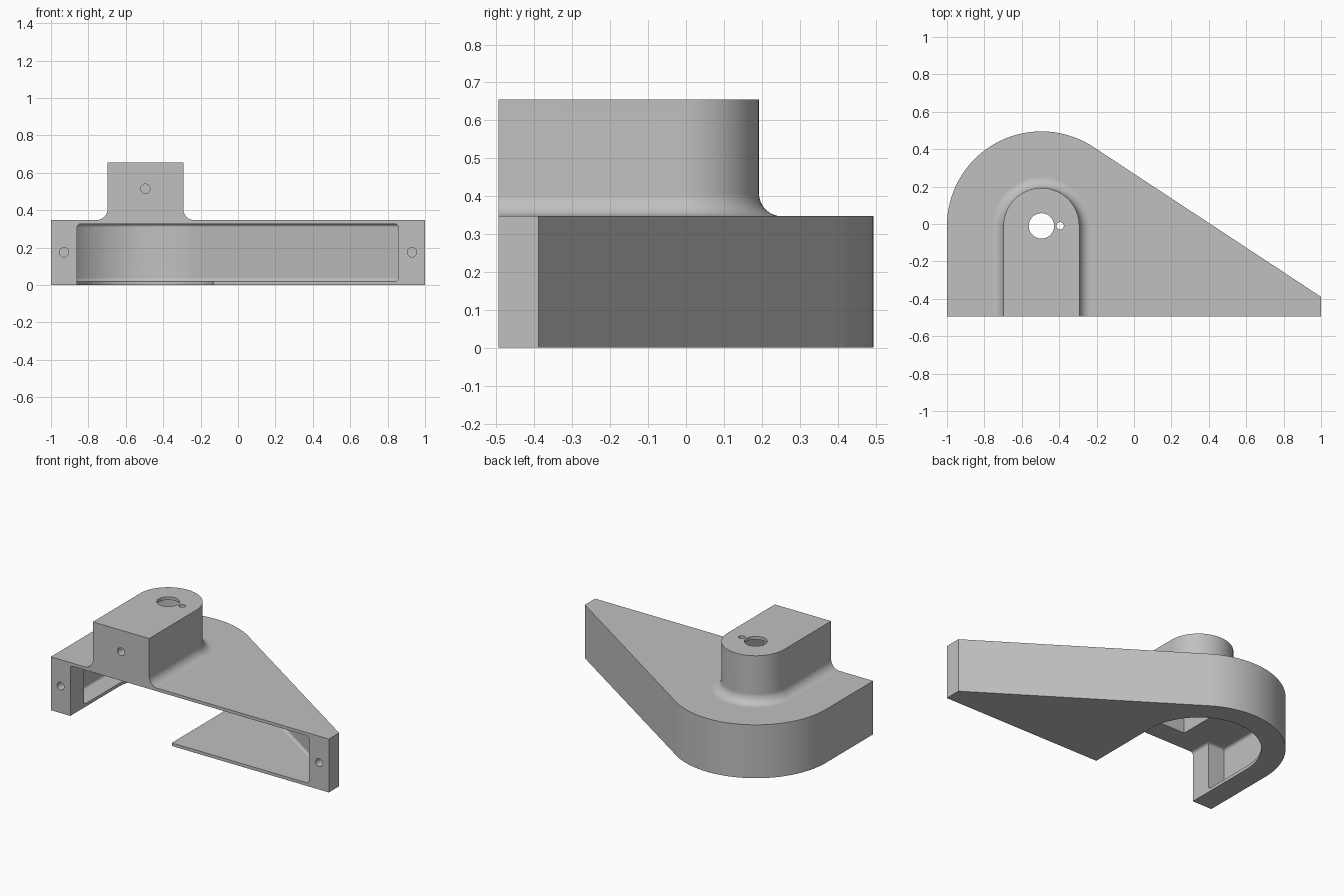
import bpy, bmesh, math

if "Cube" in bpy.data.objects:
    bpy.data.objects.remove(bpy.data.objects["Cube"])

CX, CY = -0.495, -0.01        # shared centre of the round end and the boss
FRONT, BACK_PAD = -0.495, -0.355
TILT = math.radians(56.64)    # direction the slanted wall faces
WALL, ROOF, TOP = 0.02, 0.347, 0.655

grey = bpy.data.materials.new("plain grey")
grey.use_nodes = True
grey.diffuse_color = (0.53, 0.53, 0.53, 1)
grey.node_tree.nodes["Principled BSDF"].inputs["Base Color"].default_value = (0.53, 0.53, 0.53, 1)


def arc(r, start, end, n):
    return [(CX + r * math.cos(start + (end - start) * i / n),
             CY + r * math.sin(start + (end - start) * i / n)) for i in range(n + 1)]


def slant_y(r, x):
    """Height in y of the slanted line tangent to the arc of radius r."""
    return CY + (r - (x - CX) * math.cos(TILT)) / math.sin(TILT)


def arch(r, y0):
    """U-shaped outline with a straight front edge at y0."""
    return [(CX + r, y0)] + arc(r, 0, math.pi, 48) + [(CX - r, y0)]


def loft(name, layers, bevel=0):
    """Solid through outlines of equal length, given as (z, points)."""
    bm = bmesh.new()
    rings = [[bm.verts.new((x, y, z)) for x, y in pts] for z, pts in layers]
    n = len(rings[0])
    for low, high in zip(rings, rings[1:]):
        for i in range(n):
            j = (i + 1) % n
            bm.faces.new((low[i], low[j], high[j], high[i]))
    bm.faces.new(rings[0][::-1])
    bm.faces.new(rings[-1])
    bmesh.ops.recalc_face_normals(bm, faces=bm.faces)
    if bevel:
        edges = [e for e in bm.edges if abs(e.verts[0].co.z - e.verts[1].co.z) < 1e-5]
        bmesh.ops.bevel(bm, geom=edges, offset=bevel, segments=5, profile=0.5, affect='EDGES')
    mesh = bpy.data.meshes.new(name)
    bm.to_mesh(mesh)
    bm.free()
    ob = bpy.data.objects.new(name, mesh)
    bpy.context.collection.objects.link(ob)
    mesh.materials.append(grey)
    return ob


def prism(name, pts, z0, z1, bevel=0):
    return loft(name, [(z0, pts), (z1, pts)], bevel)


def drill(name, r, loc, depth, along_y=False):
    bpy.ops.mesh.primitive_cylinder_add(vertices=32, radius=r, depth=depth, location=loc,
                                        rotation=(math.pi / 2 if along_y else 0, 0, 0))
    ob = bpy.context.object
    ob.name = name
    ob.data.materials.append(grey)
    return ob


def combine(body, tool, operation):
    mod = body.modifiers.new(operation, 'BOOLEAN')
    mod.object, mod.operation, mod.solver = tool, operation, 'EXACT'
    bpy.context.view_layer.objects.active = body
    bpy.ops.object.modifier_apply(modifier=mod.name)
    bpy.data.objects.remove(tool)


# Outer body: round end, slanted back, blunt right tip
outline = [(-1, FRONT), (1, FRONT), (1, slant_y(0.505, 1))] + arc(0.505, TILT, math.pi, 56)
housing = prism("housing", outline, 0, ROOF)

# Raised boss with a fillet flaring into the roof
R, F = 0.2025, 0.06
layers = [(ROOF - 0.015, arch(R + F, FRONT))]
for i in range(9):
    a = math.pi / 2 * i / 8
    layers.append((ROOF + F * (1 - math.cos(a)), arch(R + F * (1 - math.sin(a)), FRONT)))
layers.append((TOP, arch(R, FRONT)))
combine(housing, loft("boss", layers), 'UNION')

# Hollow interior, narrowed at the front by two mounting pads
inner, left, right = 0.505 - WALL, -0.86, 0.857
hollow = [(left, -0.6), (right, -0.6), (right, slant_y(inner, right))]
hollow += arc(inner, TILT, math.pi, 56) + [(CX - inner, BACK_PAD), (left, BACK_PAD)]
combine(housing, prism("hollow", hollow, WALL, ROOF - WALL, 0.018), 'DIFFERENCE')
combine(housing, prism("boss_hollow", arch(R - WALL, BACK_PAD), 0.2, TOP - WALL), 'DIFFERENCE')

# U-shaped slot through the floor
combine(housing, prism("floor_slot", arch(0.365, -0.6), -0.1, 0.1), 'DIFFERENCE')

# Shaft and pin holes in the boss top, screw holes in the front pads
combine(housing, drill("shaft_hole", 0.068, (CX, CY, TOP), 0.2), 'DIFFERENCE')
combine(housing, drill("pin_hole", 0.02, (CX + 0.1, CY, TOP), 0.2), 'DIFFERENCE')
for x, z in ((-0.93, 0.175), (0.93, 0.175), (CX, 0.515)):
    combine(housing, drill("screw_hole", 0.025, (x, FRONT, z), 0.2, True), 'DIFFERENCE')

# Smooth curves, crisp edges
bpy.ops.object.select_all(action='DESELECT')
housing.select_set(True)
bpy.context.view_layer.objects.active = housing
bpy.ops.object.shade_smooth_by_angle(angle=math.radians(30))
mod = housing.modifiers.new("even_normals", 'WEIGHTED_NORMAL')
mod.keep_sharp = True
